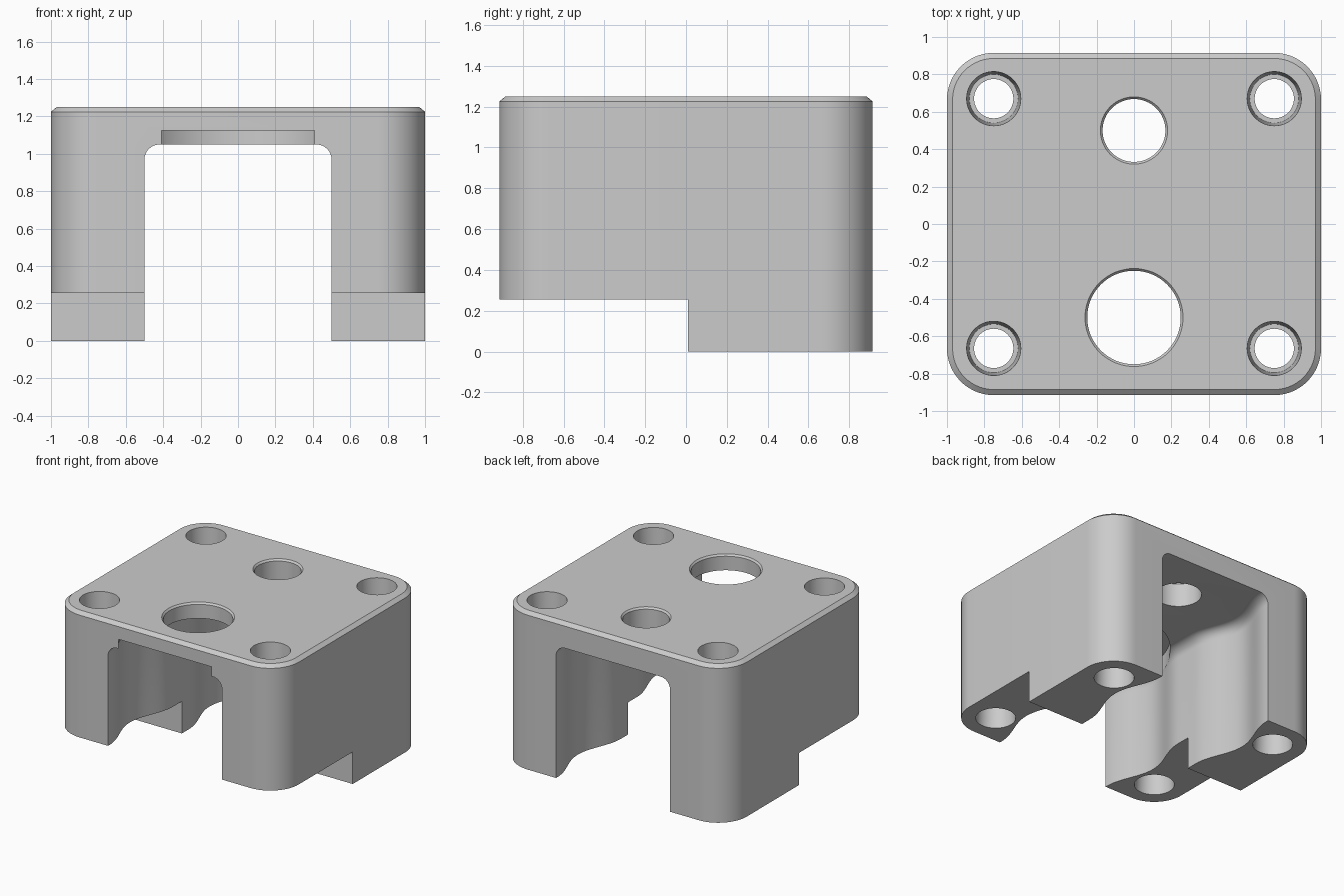
import bpy, bmesh, math

if "Cube" in bpy.data.objects:
    bpy.data.objects.remove(bpy.data.objects["Cube"])

grey = bpy.data.materials.new("mid_grey")
grey.diffuse_color = (0.6, 0.6, 0.6, 1)
grey.use_nodes = True
grey.node_tree.nodes["Principled BSDF"].inputs["Base Color"].default_value = grey.diffuse_color


def loft(name, rings):
    """Closed solid through a list of equal-length rings of points."""
    bm = bmesh.new()
    loops = [[bm.verts.new(p) for p in ring] for ring in rings]
    n = len(loops[0])
    for a, b in zip(loops, loops[1:]):
        for i in range(n):
            j = (i + 1) % n
            bm.faces.new((a[i], a[j], b[j], b[i]))
    bm.faces.new(loops[0])
    bm.faces.new(loops[-1])
    bmesh.ops.recalc_face_normals(bm, faces=bm.faces)
    mesh = bpy.data.meshes.new(name)
    bm.to_mesh(mesh)
    bm.free()
    ob = bpy.data.objects.new(name, mesh)
    bpy.context.collection.objects.link(ob)
    mesh.materials.append(grey)
    return ob


def rounded_rect(hx, hy, r, z, seg=14):
    pts = []
    for k, (sx, sy) in enumerate([(1, 1), (-1, 1), (-1, -1), (1, -1)]):
        for i in range(seg + 1):
            a = math.pi / 2 * (k + i / seg)
            pts.append((sx * (hx - r) + r * math.cos(a),
                        sy * (hy - r) + r * math.sin(a), z))
    return pts


def bore(name, x, y, profile, seg=64):
    """Round cutter from (radius, z) pairs."""
    return loft(name, [[(x + r * math.cos(2 * math.pi * i / seg),
                         y + r * math.sin(2 * math.pi * i / seg), z)
                        for i in range(seg)] for r, z in profile])


def channel_ring(y):
    """Channel section with rounded top corners; walls bulge twice along y."""
    t = (abs(y) - 0.1) / 0.8
    w = 0.5 + (0.05 * (1 - math.cos(2 * math.pi * t)) if 0 < t < 1 else 0)
    r, top = 0.08, 1.05
    right = [(w, -0.1)]
    for i in range(9):
        a = math.pi / 2 * i / 8
        right.append((w - r + r * math.cos(a), top - r + r * math.sin(a)))
    return [(x, y, z) for x, z in right] + [(-x, y, z) for x, z in reversed(right)]


# Main block with rounded corners and a chamfered top rim
HX, HY, TOP = 1.0, 0.915, 1.25
body = loft("block_body", [rounded_rect(HX, HY, 0.25, 0),
                           rounded_rect(HX, HY, 0.25, TOP - 0.025),
                           rounded_rect(HX - 0.03, HY - 0.03, 0.22, TOP)])

# Wavy-walled channel running front to back
cutters = [loft("channel_cutter", [channel_ring(-1 + i / 32) for i in range(65)])]

# Raised underside of the front half
cutters.append(loft("front_step_cutter",
                    [[(-1.2, -1.2, z), (1.2, -1.2, z), (1.2, 0.01, z), (-1.2, 0.01, z)]
                     for z in (-0.2, 0.255)]))

# Round recess in the front ceiling, opening through the front face
cutters.append(bore("ceiling_recess_cutter", 0, -0.5, [(0.583, 1.0), (0.583, 1.125)], 96))

# Two top openings with small chamfers
for name, y, r in (("large_opening_cutter", -0.5, 0.25), ("small_opening_cutter", 0.5, 0.168)):
    cutters.append(bore(name, 0, y, [(r, 0.9), (r, TOP - 0.014),
                                     (r + 0.012, TOP), (r + 0.012, TOP + 0.1)]))

# Four stepped corner holes, slightly tapered from both ends
for x in (-0.75, 0.75):
    for y, low in ((-0.665, 0.255), (0.67, 0.0)):
        cutters.append(bore("corner_hole_cutter", x, y, [
            (0.145, low - 0.1), (0.145, low), (0.13, low + 0.3), (0.105, low + 0.3),
            (0.105, TOP - 0.35), (0.13, TOP - 0.35), (0.145, TOP), (0.145, TOP + 0.1)], 48))

bpy.context.view_layer.objects.active = body
for c in cutters:
    c.hide_render = True
    mod = body.modifiers.new("cut", "BOOLEAN")
    mod.operation = "DIFFERENCE"
    mod.solver = "EXACT"
    mod.object = c
    bpy.ops.object.modifier_apply(modifier=mod.name)
    bpy.data.objects.remove(c)

body.select_set(True)
bpy.ops.object.shade_smooth_by_angle(angle=math.radians(30))
